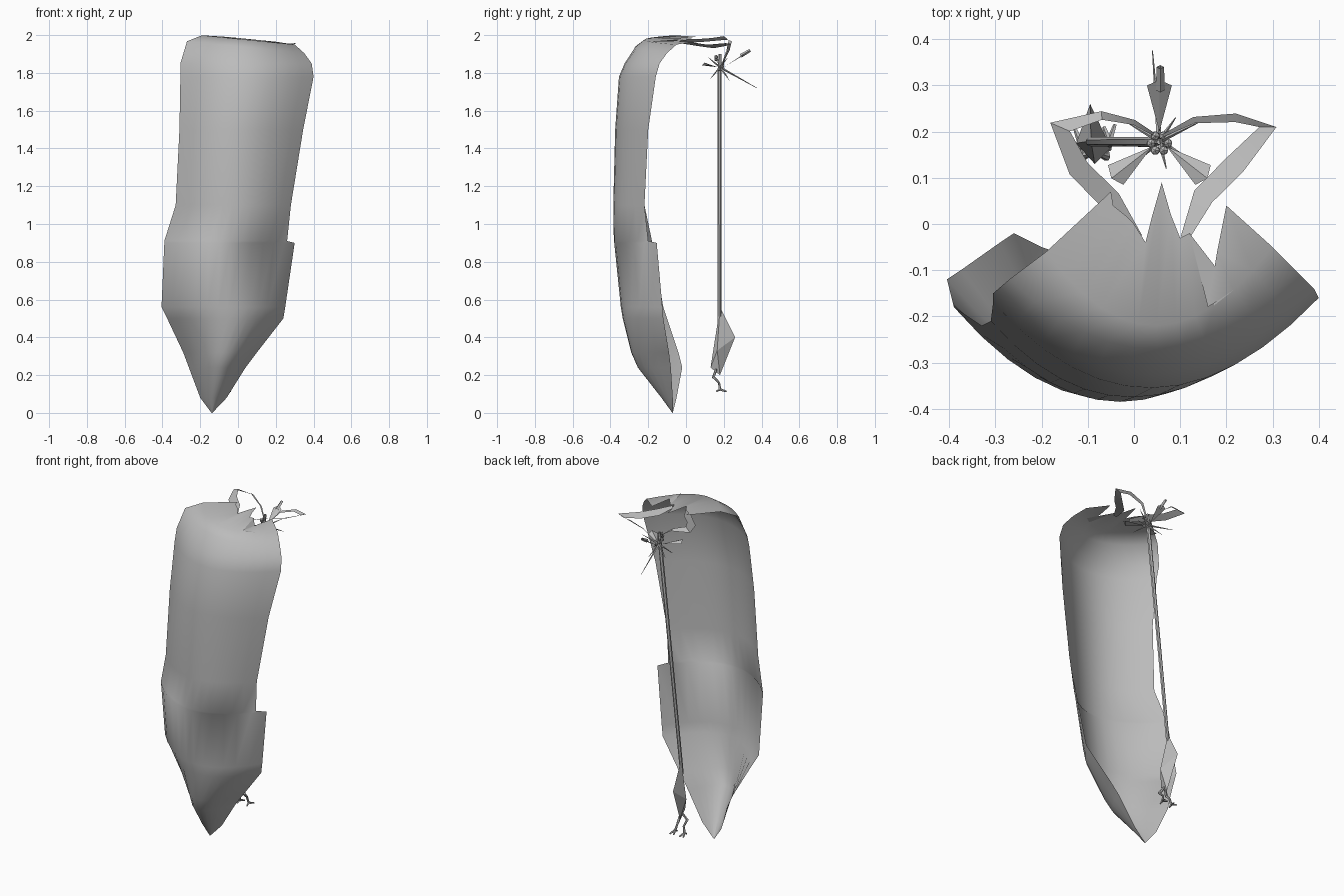
import bpy, bmesh, math
from mathutils import Vector

cube = bpy.data.objects.get("Cube")
if cube:
    bpy.data.objects.remove(cube, do_unlink=True)

grey = bpy.data.materials.new("soft grey")
grey.use_nodes = True
grey.diffuse_color = (0.5, 0.5, 0.5, 1)
grey.node_tree.nodes["Principled BSDF"].inputs["Base Color"].default_value = (0.5, 0.5, 0.5, 1)


def make(name, verts, faces, smooth=None):
    mesh = bpy.data.meshes.new(name)
    mesh.from_pydata([tuple(v) for v in verts], [], faces)
    bm = bmesh.new()
    bm.from_mesh(mesh)
    bmesh.ops.remove_doubles(bm, verts=bm.verts, dist=0.0005)
    bmesh.ops.recalc_face_normals(bm, faces=bm.faces)
    bm.to_mesh(mesh)
    bm.free()
    mesh.materials.append(grey)
    ob = bpy.data.objects.new(name, mesh)
    bpy.context.collection.objects.link(ob)
    if smooth:
        bpy.ops.object.select_all(action='DESELECT')
        ob.select_set(True)
        bpy.context.view_layer.objects.active = ob
        bpy.ops.object.shade_smooth_by_angle(angle=math.radians(smooth))
    return ob


def loft(rows):
    """Quads between rows of equal length."""
    n = len(rows[0])
    faces = [(r * n + c, r * n + c + 1, (r + 1) * n + c + 1, (r + 1) * n + c)
             for r in range(len(rows) - 1) for c in range(n - 1)]
    return [v for row in rows for v in row], faces


def ribbon(name, points):
    """Tapered flat strip; each point is x, y, z, width."""
    rows = []
    for i, p in enumerate(points):
        a = Vector(points[max(i - 1, 0)][:3])
        b = Vector(points[min(i + 1, len(points) - 1)][:3])
        side = (b - a).cross(Vector((0, 0, 1))).normalized()
        side = (side + Vector((0, 0, 0.4))).normalized() * p[3] / 2
        c = Vector(p[:3])
        rows.append([c - side, c + side])
    make(name, *loft(rows), smooth=40)


def tube(name, points, radii, sides=6):
    """Closed tube with a radius at each point."""
    rows = []
    for i, p in enumerate(points):
        t = Vector(points[min(i + 1, len(points) - 1)]) - Vector(points[max(i - 1, 0)])
        q = t.to_track_quat('Z', 'Y')
        rows.append([Vector(p) + q @ Vector((math.cos(k * math.tau / sides),
                                             math.sin(k * math.tau / sides), 0)) * radii[i]
                     for k in range(sides + 1)])
    make(name, *loft(rows), smooth=50)


# Curved hood: z, left edge, front middle, right edge
sections = [
    (0.00, (-.14, -.07), (-.138, -.072), (-.136, -.07)),
    (0.08, (-.20, -.05), (-.13, -.13), (-.06, -.07)),
    (0.24, (-.26, -.02), (-.10, -.255), (.04, -.08)),
    (0.32, (-.29, -.04), (-.08, -.29), (.10, -.09)),
    (0.50, (-.375, -.10), (-.05, -.335), (.24, -.12)),
    (0.56, (-.405, -.12), (-.05, -.345), (.25, -.125)),
    (0.90, (-.39, -.18), (-.04, -.38), (.30, -.155)),
    (0.91, (-.39, -.18), (-.04, -.382), (.26, -.20)),
    (1.10, (-.33, -.22), (-.03, -.385), (.28, -.22)),
    (1.50, (-.31, -.21), (0, -.375), (.345, -.20)),
    (1.78, (-.305, -.17), (.04, -.355), (.40, -.16)),
    (1.85, (-.305, -.15), (.04, -.325), (.39, -.14)),
    (1.94, (-.27, -.12), (.05, -.27), (.35, -.10)),
    (1.98, (-.19, -.06), (.05, -.22), (.30, -.05)),
]
# Toothed rear edge of the hood roof
teeth = [(-.05, .07), (-.045, .04), (-.02, .02), (0, 0), (.025, -.04), (.04, .02), (.06, .09),
         (.08, .02), (.10, -.03), (.12, -.02), (.16, -.18), (.18, -.06), (.20, .04)]
cols = len(teeth) - 1
rows = []
for z, l, m, r in sections:
    L, M, R = Vector(l), Vector(m), Vector(r)
    C = 2 * M - (L + R) / 2
    row = []
    for k in range(cols + 1):
        t = k / cols
        p = L * (1 - t) ** 2 + C * 2 * t * (1 - t) + R * t * t
        row.append((p.x, p.y, z - (0.1 * p.x if z > 1.9 else 0)))
    rows.append(row)
rows.append([(x, y, 1.985 - 0.1 * x) for x, y in teeth])
make("hood", *loft(rows), smooth=50)

# Looping ribbons joining the hood to the stem
ribbon("left_ribbon", [(.11, -.03, 1.96, .02), (.15, .06, 1.95, .05), (.22, .13, 1.94, .05),
                       (.29, .21, 1.95, .04), (.22, .23, 1.95, .02), (.13, .225, 1.92, .015),
                       (.06, .19, 1.84, .006)])
ribbon("right_ribbon", [(.01, -.03, 1.97, .02), (-.05, .05, 1.97, .05), (-.12, .12, 1.975, .05),
                        (-.16, .21, 1.985, .05), (-.07, .235, 1.97, .02), (0, .22, 1.92, .012),
                        (.05, .19, 1.84, .006)])

# Leaning stem
tube("stem", [(.055, .18, 1.9), (.045, .178, 1.8), (-.095, .178, .5), (-.09, .165, .22)],
     [.008, .011, .010, .007])

# Three flared petals around the stem head
head = Vector((.055, .18, 1.83))
for i, angle in enumerate((90, 218, 322)):
    a = math.radians(angle)
    out = Vector((math.cos(a), math.sin(a), 0))
    side = Vector((-out.y, out.x, 0))
    up = Vector((0, 0, 1))
    root = head + out * .02
    tip = head + out * .12 + up * (.06 if i == 0 else .01)
    verts = [root, tip + side * .027, tip + side * -.027, tip + out * .012 + up * .014]
    make("petal", verts, [(0, 1, 3), (0, 3, 2), (0, 2, 1), (1, 2, 3)])
tube("back_petal_tip", [(.057, .29, 1.89), (.057, .34, 1.92)], [.01, .008], 4)

# Thin spikes and bud beads
for end in ((.04, .375, 1.72), (.14, .22, 1.88), (-.015, .22, 1.78), (.0, .13, 1.77),
            (.12, .14, 1.78), (.07, .12, 1.88), (.09, .23, 1.76)):
    tube("spike", [tuple(head), end], [.006, .001], 4)
for i in range(6):
    a = i * math.tau / 6
    bpy.ops.mesh.primitive_ico_sphere_add(
        subdivisions=1, radius=.011,
        location=(.055 + .018 * math.cos(a), .175 + .018 * math.sin(a), 1.82 + .013 * i))
    bead = bpy.context.object
    bead.name = "bead"
    bead.data.materials.append(grey)

# Folded pod at the foot of the stem
pod = [(-.093, .18, .56), (-.095, .26, .4), (-.085, .18, .2), (-.085, .13, .24),
       (-.125, .175, .33), (-.05, .165, .33)]
make("pod", pod, [(0, 1, 4), (0, 5, 1), (1, 2, 4), (1, 5, 2),
                  (0, 4, 3), (0, 3, 5), (4, 2, 3), (5, 3, 2)])

# Pair of jointed roots with toes
for s in (-1, 1):
    x = -.085
    tube("root_leg", [(x, .16, .23), (x + s * .025, .145, .19), (x + s * .022, .175, .16),
                      (x + s * .032, .18, .12)], [.007, .009, .006, .008])
    for dx, dy in ((-.012, .03), (.012, .035), (0, -.02)):
        tube("root_toe", [(x + s * .032, .18, .125), (x + s * .032 + dx, .18 + dy, .113)],
             [.007, .004], 5)
